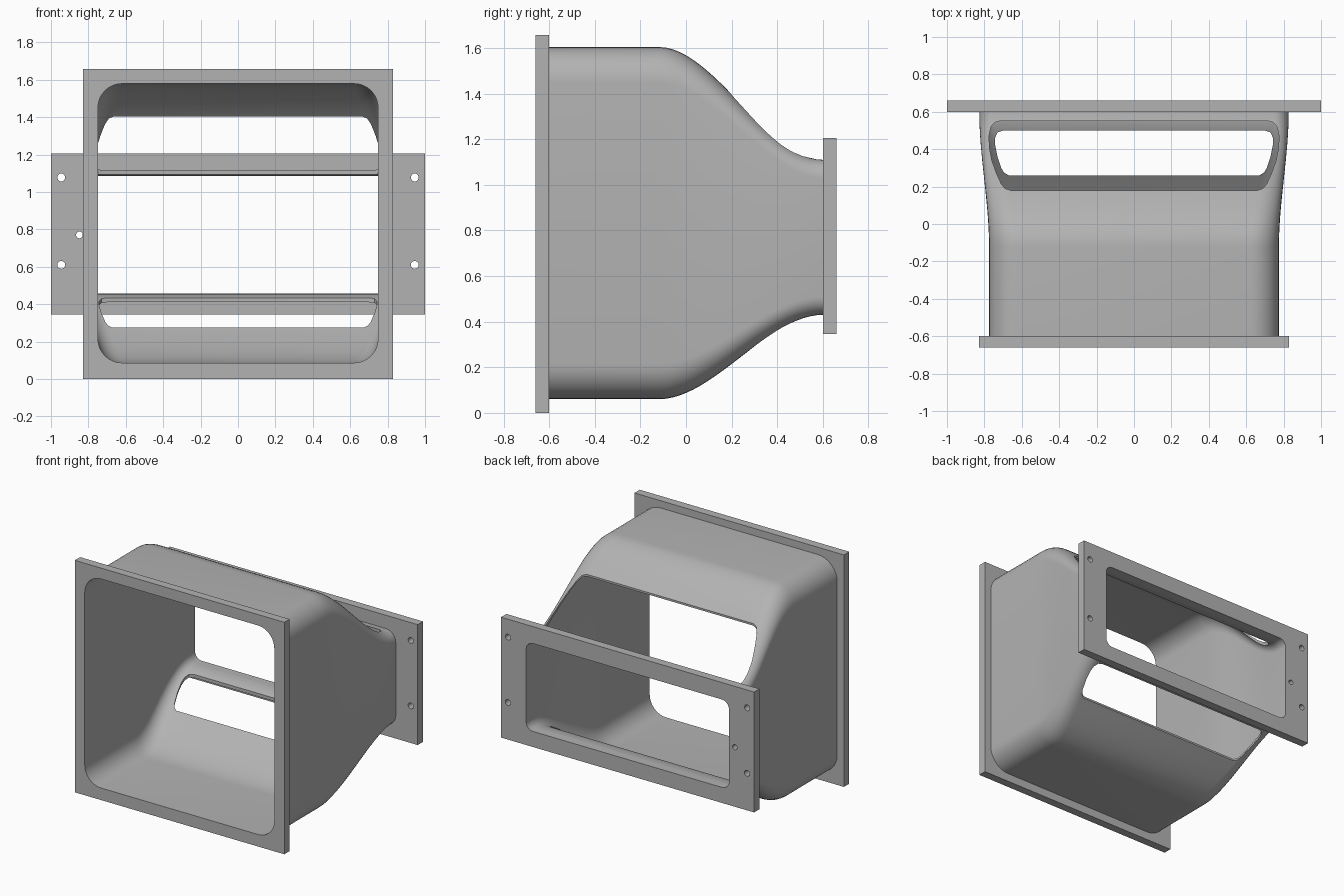
import bpy
import bmesh
from math import sin, cos, pi

cube = bpy.data.objects.get("Cube")
if cube:
    bpy.data.objects.remove(cube, do_unlink=True)

grey = bpy.data.materials.new("plain grey")
grey.use_nodes = True
grey.diffuse_color = (0.45, 0.45, 0.45, 1)
grey.node_tree.nodes["Principled BSDF"].inputs["Base Color"].default_value = (0.45, 0.45, 0.45, 1)

WALL = 0.026
BACK = 0.6      # inner face of both flanges, front and back
BEND = -0.12    # where the straight part of the duct ends


def make_object(name, bm):
    bmesh.ops.recalc_face_normals(bm, faces=bm.faces)
    mesh = bpy.data.meshes.new(name)
    bm.to_mesh(mesh)
    bm.free()
    mesh.materials.append(grey)
    obj = bpy.data.objects.new(name, mesh)
    bpy.context.collection.objects.link(obj)
    return obj


def activate(obj):
    bpy.ops.object.select_all(action='DESELECT')
    obj.select_set(True)
    bpy.context.view_layer.objects.active = obj


def rounded_ring(y, half, bottom, top, radius, steps=8):
    """Rounded rectangle in the plane y."""
    corners = [(half - radius, top - radius), (radius - half, top - radius),
               (radius - half, bottom + radius), (half - radius, bottom + radius)]
    return [(cx + radius * cos((q + i / steps) * pi / 2), y,
             cz + radius * sin((q + i / steps) * pi / 2))
            for q, (cx, cz) in enumerate(corners) for i in range(steps + 1)]


def loft(name, rings, closed_tube=False):
    """Skin a run of rings; cap the ends or join last to first."""
    bm = bmesh.new()
    loops = [[bm.verts.new(p) for p in ring] for ring in rings]
    count = len(loops[0])
    pairs = list(zip(loops, loops[1:]))
    if closed_tube:
        pairs.append((loops[-1], loops[0]))
    else:
        bm.faces.new(loops[0])
        bm.faces.new(loops[-1])
    for a, b in pairs:
        for i in range(count):
            j = (i + 1) % count
            bm.faces.new((a[i], a[j], b[j], b[i]))
    return make_object(name, bm)


def box(name, half, y0, y1, z0, z1):
    return loft(name, [[(-half, y, z0), (half, y, z0), (half, y, z1), (-half, y, z1)]
                       for y in (y0, y1)])


def cut(obj, cutter):
    mod = obj.modifiers.new("cut", 'BOOLEAN')
    mod.operation = 'DIFFERENCE'
    mod.solver = 'EXACT'
    mod.object = cutter
    activate(obj)
    bpy.ops.object.modifier_apply(modifier=mod.name)
    bpy.data.objects.remove(cutter, do_unlink=True)


def section(y, inner):
    """Duct cross-section at y, easing from the tall end to the low wide end."""
    t = max(0, (y - BEND) / (BACK - BEND))
    s = t * t * (3 - 2 * t)
    d = (WALL - 0.05 * s * (1 - s)) if inner else 0
    return rounded_ring(y, 0.775 + 0.052 * s - d, 0.06 + 0.37 * s + d,
                        1.605 - 0.495 * s - d, 0.155 - 0.075 * s - d)


# Duct: outer skin going back, inner skin returning
stations = [-BACK] + [BEND + (BACK - BEND) * i / 24 for i in range(25)]
duct = loft("duct", [section(y, False) for y in stations]
            + [section(y, True) for y in reversed(stations)], closed_tube=True)

# Wide slots in the sloping roof and floor
roof_slot = [(0.66, 0.18), (0.69, 0.19), (0.71, 0.215), (0.735, 0.27), (0.76, 0.34),
             (0.773, 0.41), (0.775, 0.47), (0.765, 0.52), (0.745, 0.543), (0.72, 0.55)]
floor_slot = [(0.67, 0.26), (0.695, 0.275), (0.71, 0.3), (0.73, 0.36),
              (0.742, 0.42), (0.743, 0.46), (0.73, 0.49), (0.7, 0.5)]
for half_outline, z0, z1 in ((roof_slot, 0.8, 1.8), (floor_slot, -0.2, 0.8)):
    outline = half_outline + [(-x, y) for x, y in reversed(half_outline)]
    cut(duct, loft("slot_cutter", [[(x, y, z) for x, y in outline] for z in (z0, z1)]))

# Front flange with its large opening
front_flange = box("front_flange", 0.828, -0.66, -BACK, 0, 1.657)
cut(front_flange, loft("opening_cutter", [
    rounded_ring(y, 0.775 - WALL, 0.06 + WALL, 1.605 - WALL, 0.155 - WALL)
    for y in (-0.8, -0.5)]))

# Back flange with its low opening and bolt holes
back_flange = box("back_flange", 1.0, BACK, 0.66, 0.345, 1.205)
cut(back_flange, loft("opening_cutter", [
    rounded_ring(y, 0.827 - WALL, 0.43 + WALL, 1.11 - WALL, 0.08 - WALL)
    for y in (0.5, 0.8)]))
holes = [(x, z, 0.021) for x in (-0.945, 0.945) for z in (0.61, 1.077)] + [(-0.848, 0.77, 0.018)]
for x, z, r in holes:
    cut(back_flange, loft("hole_cutter", [
        [(x + r * cos(a * pi / 12), y, z + r * sin(a * pi / 12)) for a in range(24)]
        for y in (0.5, 0.8)]))

for part in (duct, front_flange, back_flange):
    activate(part)
    bpy.ops.object.shade_smooth_by_angle(angle=pi / 6)
